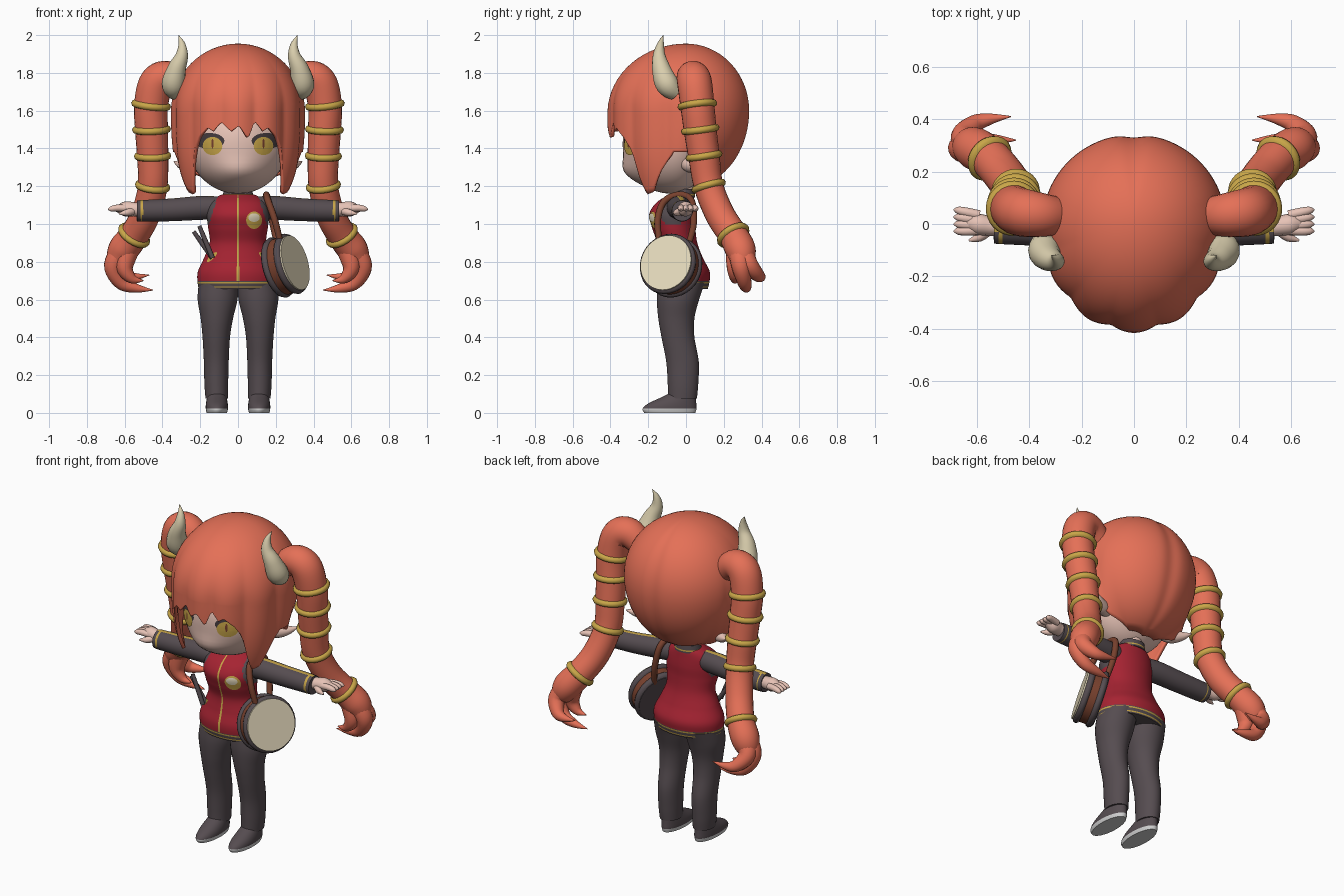
import bpy, bmesh, math
from mathutils import Vector
from mathutils.bvhtree import BVHTree

if "Cube" in bpy.data.objects:
    bpy.data.objects.remove(bpy.data.objects["Cube"])


def material(name, rgb):
    m = bpy.data.materials.new(name)
    m.diffuse_color = (*rgb, 1)
    m.use_nodes = True
    m.node_tree.nodes["Principled BSDF"].inputs["Base Color"].default_value = m.diffuse_color
    return m


HAIR = material("coral hair", (.78, .162, .095))
SKIN = material("skin", (.82, .56, .48))
CHARCOAL = material("charcoal cloth", (.092, .073, .081))
RED = material("red cloth", (.38, .017, .032))
GOLD = material("gold trim", (.58, .38, .065))
HORN = material("horn cream", (.7, .62, .42))
CREAM = material("drum cream", (.84, .75, .54))
BROWN = material("brown leather", (.19, .053, .027))
LASH = material("lash", (.055, .042, .046))
WHITE = material("sole white", (.62, .62, .62))


def finish(name, bm, mats, rule=None, angle=45, front=False):
    """Turn a bmesh into a smooth object, colouring faces by a rule."""
    bmesh.ops.remove_doubles(bm, verts=bm.verts, dist=1e-5)
    bmesh.ops.recalc_face_normals(bm, faces=bm.faces)
    bm.normal_update()
    if front and sum(f.normal.y for f in bm.faces) > 0:
        bmesh.ops.reverse_faces(bm, faces=bm.faces)
    if rule:
        for f in bm.faces:
            f.material_index = rule(f.calc_center_median(), f.normal)
    me = bpy.data.meshes.new(name)
    bm.to_mesh(me)
    bm.free()
    for m in mats:
        me.materials.append(m)
    me.shade_smooth()
    me.set_sharp_from_angle(angle=math.radians(angle))
    ob = bpy.data.objects.new(name, me)
    bpy.context.collection.objects.link(ob)
    return ob


def spline(pts, steps):
    """Smooth curve through tuples of any length."""
    out = []
    for i in range(len(pts) - 1):
        a, b, c, d = (pts[max(0, min(len(pts) - 1, i + k))] for k in (-1, 0, 1, 2))
        for j in range(steps):
            t = j / steps
            out.append([.5 * (2 * q + (r - p) * t + (2 * p - 5 * q + 4 * r - s) * t * t
                              + (3 * q - p - 3 * r + s) * t ** 3) for p, q, r, s in zip(a, b, c, d)])
    return out + [list(pts[-1])]


def skin_rings(bm, rings, caps=True):
    vs = [[bm.verts.new(p) for p in ring] for ring in rings]
    n = len(vs[0])
    for a, b in zip(vs, vs[1:]):
        for k in range(n):
            bm.faces.new((a[k], a[(k + 1) % n], b[(k + 1) % n], b[k]))
    if caps:
        bm.faces.new(vs[0])
        bm.faces.new(vs[-1])


def tube(name, pts, mats, rule=None, n=16, steps=6):
    """Round tube through (x, y, z, radius) points."""
    s = spline(pts, steps)
    pos = [Vector(p[:3]) for p in s]
    rings, u = [], None
    for i, p in enumerate(pos):
        t = (pos[min(i + 1, len(pos) - 1)] - pos[max(i - 1, 0)]).normalized()
        u = u or t.orthogonal()
        u = (u - t * u.dot(t)).normalized()
        v, r = t.cross(u), max(s[i][3], .001)
        rings.append([p + (u * math.cos(a) + v * math.sin(a)) * r
                      for a in (2 * math.pi * k / n for k in range(n))])
    bm = bmesh.new()
    skin_rings(bm, rings)
    return finish(name, bm, mats, rule)


def loft(name, rows, mats, rule=None, cx=0, n=64, steps=8):
    """Upright body through rows of (z, centre x, half width, front y, back y)."""
    rings = []
    for z, x, rx, yf, yb in spline(rows, steps):
        rings.append([(cx * x + rx * math.sin(a), (yf + yb) / 2 - (yb - yf) / 2 * math.cos(a), z)
                      for a in (2 * math.pi * (k + .5) / n for k in range(n))])
    bm = bmesh.new()
    skin_rings(bm, rings)
    return finish(name, bm, mats, rule)


def decal(name, surf, cx, cz, rx, rz, mat, lift=.004, rot=0):
    """Thin oval laid on the front of a surface."""
    tree = BVHTree.FromPolygons([v.co for v in surf.data.vertices], [p.vertices for p in surf.data.polygons])
    bm, rings = bmesh.new(), []
    for i in range(7):
        ring = []
        for k in range(28):
            a = 2 * math.pi * k / 28
            u, w = rx * i / 6 * math.cos(a), rz * i / 6 * math.sin(a)
            x = cx + u * math.cos(rot) - w * math.sin(rot)
            z = cz + u * math.sin(rot) + w * math.cos(rot)
            hit = tree.ray_cast(Vector((x, -2, z)), Vector((0, 1, 0)))[0]
            ring.append((x, (hit.y if hit else -.08) - lift, z))
        rings.append(ring)
    skin_rings(bm, rings, False)
    return finish(name, bm, [mat], front=True)


def place(ob, name, direction, mat):
    ob.name = name
    ob.rotation_euler = Vector(direction).to_track_quat('Z', 'Y').to_euler()
    ob.data.materials.append(mat)
    ob.data.shade_smooth()
    ob.data.set_sharp_from_angle(angle=math.radians(45))


def hoop(name, at, direction, R, r, mat):
    bpy.ops.mesh.primitive_torus_add(location=at, major_radius=R, minor_radius=r,
                                     major_segments=32, minor_segments=8)
    place(bpy.context.object, name, direction, mat)


def disc(name, at, direction, r, depth, mat):
    bpy.ops.mesh.primitive_cylinder_add(location=at, radius=r, depth=depth, vertices=40)
    place(bpy.context.object, name, direction, mat)


# Head with a soft muzzle
bm = bmesh.new()
bmesh.ops.create_uvsphere(bm, u_segments=48, v_segments=32, radius=1)
for v in bm.verts:
    x, y, z = v.co
    X, Z = x * .265, 1.43 + z * .27
    Y = -.07 + y * (.265 if y < 0 else .2)
    if y < 0:
        Y -= .04 * math.exp(-(X / .13) ** 2 - ((Z - 1.27) / .07) ** 2)
    v.co = (X, Y, Z)
head = finish("head", bm, [SKIN])
loft("neck", [(1.1, 0, .05, -.06, .04), (1.3, 0, .05, -.06, .04)], [SKIN], n=24)

# Hair cap: each column runs from the crown to a jagged lower edge
EDGE = [(-180, 1.2), (-125, 1.21), (-105, 1.26), (-92, 1.38), (-80, 1.38), (-70, 1.28), (-61, 1.17),
        (-53, 1.155), (-48, 1.25), (-43, 1.39), (-36, 1.46), (-27, 1.51), (-22, 1.49), (-15, 1.54),
        (-6, 1.49), (1, 1.52), (9, 1.45), (15, 1.545), (22, 1.49), (27, 1.51), (36, 1.46),
        (43, 1.39), (48, 1.25), (53, 1.155), (61, 1.17), (70, 1.28), (80, 1.38), (92, 1.38),
        (105, 1.26), (125, 1.21), (180, 1.2)]


def low_edge(d):
    for (a, za), (b, zb) in zip(EDGE, EDGE[1:]):
        if a <= d <= b:
            return za + (zb - za) * (d - a) / (b - a)


def hair_point(d, t):
    a = math.radians(d)
    w = max(0, min(1, (abs(d) - 80) / 40))
    w = w * w * (3 - 2 * w)
    if t < .5:
        z, s = 1.6 + .355 * math.cos(t * math.pi), math.sin(t * math.pi)
    else:
        drop = (1.6 - low_edge(d)) * (t - .5) * 2
        z = 1.6 - drop
        s = (1 - w) * (1 - 1.9 * drop ** 3) + w * math.sqrt(max(0, 1 - (drop / .41) ** 2))
    fade = min(1, t * 2) ** 3
    s *= 1 + .045 * fade * (1 - w) * (abs(math.cos(6 * a)) - .6)
    s *= 1 - .035 * math.exp(-((180 - abs(d)) / 8) ** 2)
    ry = .408 if abs(d) < 90 else .342
    return (.35 * s * math.sin(a), -ry * s * math.cos(a), z)


bm = bmesh.new()
skin_rings(bm, [[hair_point(d, i / 32) for d in range(-180, 180, 2)] for i in range(33)], False)
hair = finish("hair_cap", bm, [HAIR])
mod = hair.modifiers.new("thickness", 'SOLIDIFY')
mod.thickness, mod.offset = .02, -1

# Jacket, with dark raglan shoulders, zip and hem
def jacket_rule(c, n):
    if c.z < .698:
        return 2 if .686 < c.z < .693 or .663 < c.z < .669 else 1
    if abs(c.x) < .005 and c.y < -.06:
        return 2
    return 1 if c.z > 1.0 and abs(c.x) > .11 + (1.14 - c.z) * .3 else 0


jacket = loft("jacket", [(.655, 0, .208, -.175, .115), (.698, 0, .215, -.185, .125), (.75, 0, .212, -.185, .125),
                         (.82, 0, .18, -.165, .09), (.9, 0, .15, -.155, .06), (.98, 0, .158, -.18, .05),
                         (1.05, 0, .165, -.195, .05), (1.11, 0, .15, -.16, .045), (1.15, 0, .1, -.1, .04),
                         (1.16, 0, .06, -.07, .03)], [RED, CHARCOAL, GOLD], jacket_rule, n=96, steps=12)
loft("collar", [(1.14, 0, .083, -.09, .048), (1.155, 0, .08, -.085, .048), (1.185, 0, .074, -.078, .045)],
     [CHARCOAL, GOLD], lambda c, n: int(1.15 < c.z < 1.158))
decal("badge_border", jacket, .085, 1.02, .042, .046, GOLD)
decal("badge_patch", jacket, .085, 1.034, .03, .023, CREAM, .008)

for side, s in (("left", 1), ("right", -1)):
    def m(*pts):
        return [(p[0] * s, *p[1:]) for p in pts]

    # Face
    decal(side + "_lash", head, s * .152, 1.44, .08, .042, LASH, .004)
    decal(side + "_iris", head, s * .135, 1.413, .052, .048, GOLD, .007)
    decal(side + "_pupil", head, s * .135, 1.425, .006, .025, BROWN, .009)
    tube(side + "_ear", m((.2, .0, 1.32, .035), (.25, .03, 1.31, .04), (.3, .065, 1.315, .025),
                          (.34, .1, 1.33, .002)), [SKIN])
    # Horn
    tube(side + "_horn", m((.33, -.05, 1.695, .045), (.342, -.1, 1.74, .062), (.325, -.13, 1.82, .05),
                           (.298, -.142, 1.89, .034), (.297, -.135, 1.95, .019), (.315, -.12, 2, .001)), [HORN])
    # Pigtail with gold bands and curled ends
    tail = m((.28, .03, 1.72, .07), (.36, .035, 1.775, .085), (.43, .045, 1.75, .092), (.46, .06, 1.63, .09),
             (.458, .075, 1.5, .087), (.452, .095, 1.36, .083), (.452, .12, 1.2, .078), (.49, .18, 1.05, .078),
             (.55, .25, .94, .078), (.61, .29, .86, .08), (.64, .3, .79, .055), (.645, .31, .76, .02))
    tube(side + "_pigtail", tail, [HAIR], n=24)
    for i in (3, 4, 5, 6, 8):
        d = Vector(tail[i + 1][:3]) - Vector(tail[i - 1][:3])
        hoop(side + "_pigtail_band", tail[i][:3], d, tail[i][3] - .003, .019, GOLD)
    for lock in (m((.6, .28, .88, .06), (.66, .29, .78, .05), (.62, .31, .69, .037), (.54, .32, .66, .024),
                   (.45, .32, .65, .002)),
                 m((.6, .29, .87, .06), (.65, .33, .79, .05), (.61, .38, .73, .036), (.55, .4, .72, .022),
                   (.47, .41, .73, .002)),
                 m((.58, .27, .87, .06), (.6, .26, .77, .045), (.56, .26, .71, .026), (.5, .26, .7, .002))):
        tube(side + "_pigtail_curl", lock, [HAIR])
    # Sleeve with a stripe along the top and a cuff line
    tube(side + "_sleeve", m((.09, -.045, 1.085, .06), (.2, -.035, 1.085, .063), (.35, -.025, 1.075, .06),
                             (.5, -.02, 1.07, .057), (.535, -.02, 1.07, .055)), [CHARCOAL, GOLD],
         lambda c, n: int(abs(n.x) < .5 and (n.z > .975 or .505 < abs(c.x) < .516)), n=32, steps=10)
    # Hand
    tube(side + "_palm", m((.51, -.01, 1.075, .035), (.55, -.008, 1.078, .037), (.6, 0, 1.08, .039),
                           (.645, .005, 1.08, .015)), [SKIN])
    for k in range(4):
        y = -.03 + k * .024
        tube(side + "_finger", m((.59, y * .8, 1.083, .019), (.64, y + .003, 1.085, .018),
                                 (.672, y * 1.1 + .006, 1.08, .014), (.688, y * 1.15 + .006, 1.078, .003)),
             [SKIN], n=10, steps=4)
    tube(side + "_thumb", m((.55, -.02, 1.07, .02), (.59, -.05, 1.06, .018), (.63, -.063, 1.055, .004)),
         [SKIN], n=10, steps=4)
    # Leg and shoe
    loft(side + "_trouser", [(.075, .113, .059, -.095, .058), (.15, .115, .063, -.097, .065),
                             (.27, .115, .066, -.105, .068), (.4, .115, .073, -.13, .045), (.5, .112, .086, -.147, .045),
                             (.6, .108, .106, -.155, .07), (.69, .103, .105, -.15, .1)],
         [CHARCOAL], cx=s, n=32)
    loft(side + "_shoe", [(0, .112, .054, -.222, .05), (.022, .112, .059, -.23, .056), (.05, .112, .058, -.2, .055),
                          (.09, .112, .05, -.115, .052), (.12, .112, .045, -.06, .045)],
         [CHARCOAL, WHITE], lambda c, n: int(c.z < .021), cx=s, n=32)
    decal(side + "_pocket_trim", jacket, s * .138, .825, .011, .036, GOLD, .006, s * .8)

# Side drum on a shoulder strap
axis = Vector((.86, -.44, .25)).normalized()
mid = Vector((.25, -.08, .78))
disc("drum_body", mid, axis, .152, .1, BROWN)
disc("drum_skin", mid + axis * .056, axis, .149, .014, CREAM)
disc("drum_back", mid - axis * .056, axis, .147, .012, CHARCOAL)
for k in (-.04, .036):
    hoop("drum_rim", mid + axis * k, axis, .145, .02, CHARCOAL)
tube("drum_strap", [(.225, -.14, .9, .016), (.195, -.15, 1.02, .018), (.16, -.115, 1.12, .018),
                    (.15, -.03, 1.155, .018), (.16, .03, 1.12, .018), (.185, .04, 1.0, .018),
                    (.21, .01, .88, .016)], [BROWN], n=10)

# Drumsticks tucked at the hip
for k in (0, .03):
    tube("drumstick", [(-.235 + k, -.12 - k, .96 + k, .011), (-.185 + k / 2, -.12 - k, .89 + k / 2, .013),
                       (-.135, -.12 - k, .82, .013)], [CHARCOAL], n=10)
